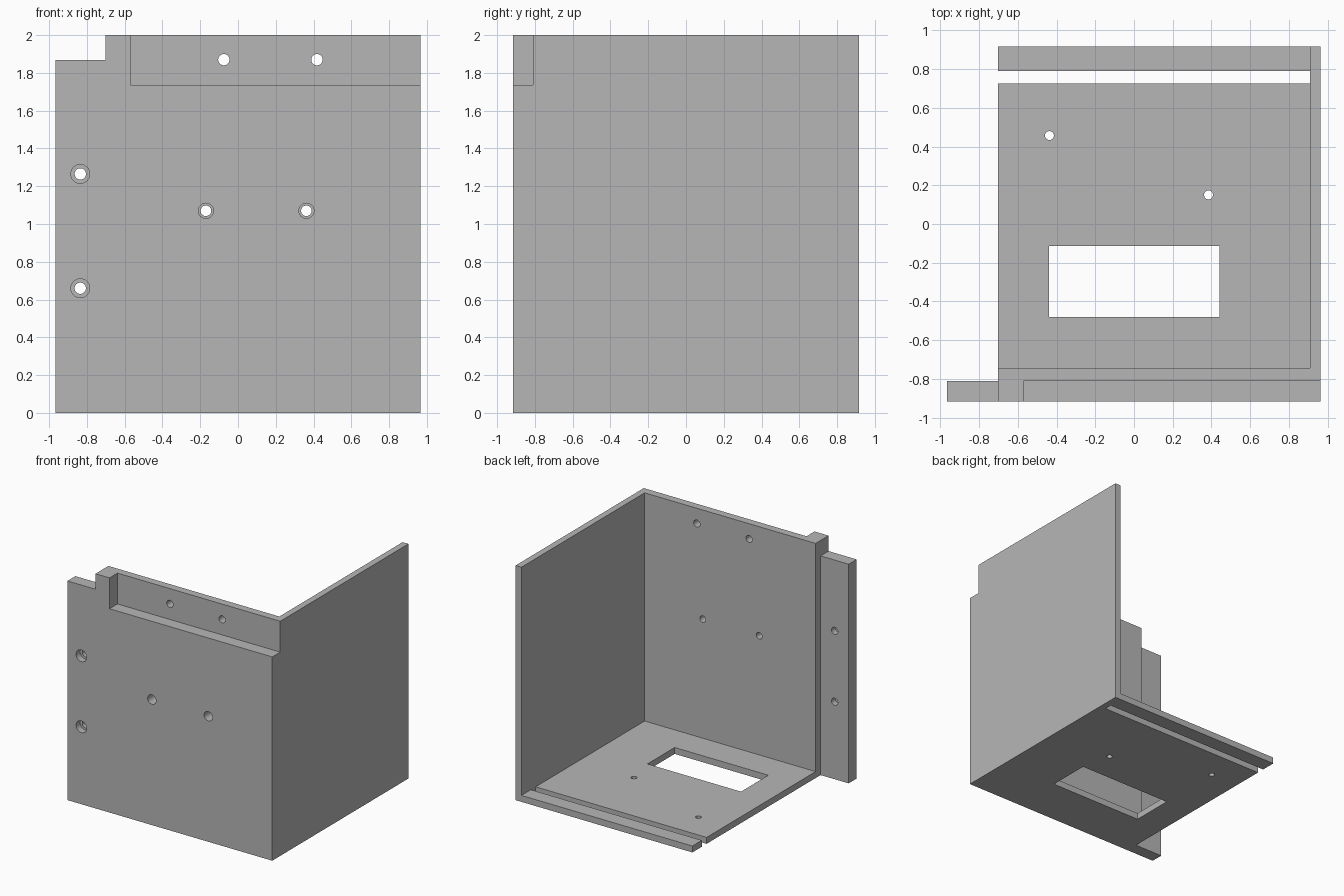
import bpy
import bmesh
from mathutils import Matrix, Vector

cube = bpy.data.objects.get("Cube")
if cube:
    bpy.data.objects.remove(cube, do_unlink=True)

# Shared material
grey = bpy.data.materials.new("plain grey")
grey.use_nodes = True
colour = (0.47, 0.47, 0.47, 1)
grey.diffuse_color = colour
next(n for n in grey.node_tree.nodes
     if n.type == 'BSDF_PRINCIPLED').inputs["Base Color"].default_value = colour

# Overall extents and plate levels
LEFT, RIGHT, FRONT, BACK, TOP = -0.967, 0.965, -0.917, 0.917, 2.0
END = -0.702          # open end of the wall and floor
INNER_X = 0.91        # inside of the side wall
INNER_Y = -0.743      # inside of the front wall
LEDGE_Y = -0.81       # back of flange and recess
FLOOR = 0.055


def finish(bm, name):
    bmesh.ops.recalc_face_normals(bm, faces=bm.faces)
    mesh = bpy.data.meshes.new(name)
    bm.to_mesh(mesh)
    bm.free()
    mesh.materials.append(grey)
    obj = bpy.data.objects.new(name, mesh)
    bpy.context.collection.objects.link(obj)
    return obj


def prism(name, outline, z0, z1):
    bm = bmesh.new()
    face = bm.faces.new([bm.verts.new((x, y, z0)) for x, y in outline])
    grown = bmesh.ops.extrude_face_region(bm, geom=[face])
    verts = [v for v in grown["geom"] if isinstance(v, bmesh.types.BMVert)]
    bmesh.ops.translate(bm, verts=verts, vec=(0, 0, z1 - z0))
    return finish(bm, name)


def box(name, x0, x1, y0, y1, z0, z1):
    return prism(name, [(x0, y0), (x1, y0), (x1, y1), (x0, y1)], z0, z1)


def rod(name, centre, radius, length, axis):
    bm = bmesh.new()
    turn = Matrix.Rotation(1.5707963, 4, 'X') if axis == 'Y' else Matrix()
    bmesh.ops.create_cone(bm, cap_ends=True, segments=32, radius1=radius,
                          radius2=radius, depth=length,
                          matrix=Matrix.Translation(Vector(centre)) @ turn)
    return finish(bm, name)


def combine(target, other, operation):
    other.hide_render = True
    mod = target.modifiers.new(operation.lower(), 'BOOLEAN')
    mod.operation = operation
    mod.solver = 'EXACT'
    mod.object = other
    bpy.context.view_layer.objects.active = target
    bpy.ops.object.modifier_apply(modifier=mod.name)
    bpy.data.objects.remove(other, do_unlink=True)


# Front wall, side wall and mounting flange from one plan outline
bracket = prism("corner_bracket", [
    (LEFT, FRONT), (RIGHT, FRONT), (RIGHT, BACK), (INNER_X, BACK),
    (INNER_X, INNER_Y), (END, INNER_Y), (END, LEDGE_Y), (LEFT, LEDGE_Y)], 0, TOP)

# Floor plate
combine(bracket, box("floor_plate", END, 0.94, -0.83, BACK, 0, FLOOR), 'UNION')

# Flange step, front recess, floor window and floor slot
for cutter in (
    box("flange_step", -1.2, END, -1.2, -0.6, 1.868, 2.2),
    box("front_recess", -0.57, 1.2, -1.2, LEDGE_Y, 1.737, 2.2),
    box("floor_window", -0.44, 0.443, -0.48, -0.113, -0.2, 0.2),
    box("floor_slot", -1.2, INNER_X, 0.725, 0.79, -0.2, 0.2),
):
    combine(bracket, cutter, 'DIFFERENCE')

# Wall and flange screw holes: x, z, hole radius, counterbore radius, bore depth
for x, z, hole, bore, depth in (
    (-0.835, 1.265, 0.03, 0.05, 0.055),
    (-0.835, 0.66, 0.03, 0.05, 0.055),
    (-0.17, 1.07, 0.028, 0.04, 0.11),
    (0.362, 1.07, 0.028, 0.04, 0.11),
    (-0.075, 1.87, 0.03, 0, 0),
    (0.418, 1.87, 0.03, 0, 0),
):
    combine(bracket, rod("screw_hole", (x, -0.8, z), hole, 0.6, 'Y'), 'DIFFERENCE')
    if bore:
        combine(bracket, rod("counterbore", (x, FRONT, z), bore, 2 * depth, 'Y'),
                'DIFFERENCE')

# Floor screw holes
for x, y in ((-0.437, 0.457), (0.385, 0.15)):
    combine(bracket, rod("floor_hole", (x, y, 0), 0.023, 0.4, 'Z'), 'DIFFERENCE')

# Crisp plate edges with smooth hole walls
bracket.select_set(True)
bpy.context.view_layer.objects.active = bracket
bpy.ops.object.shade_smooth_by_angle(angle=0.5)
